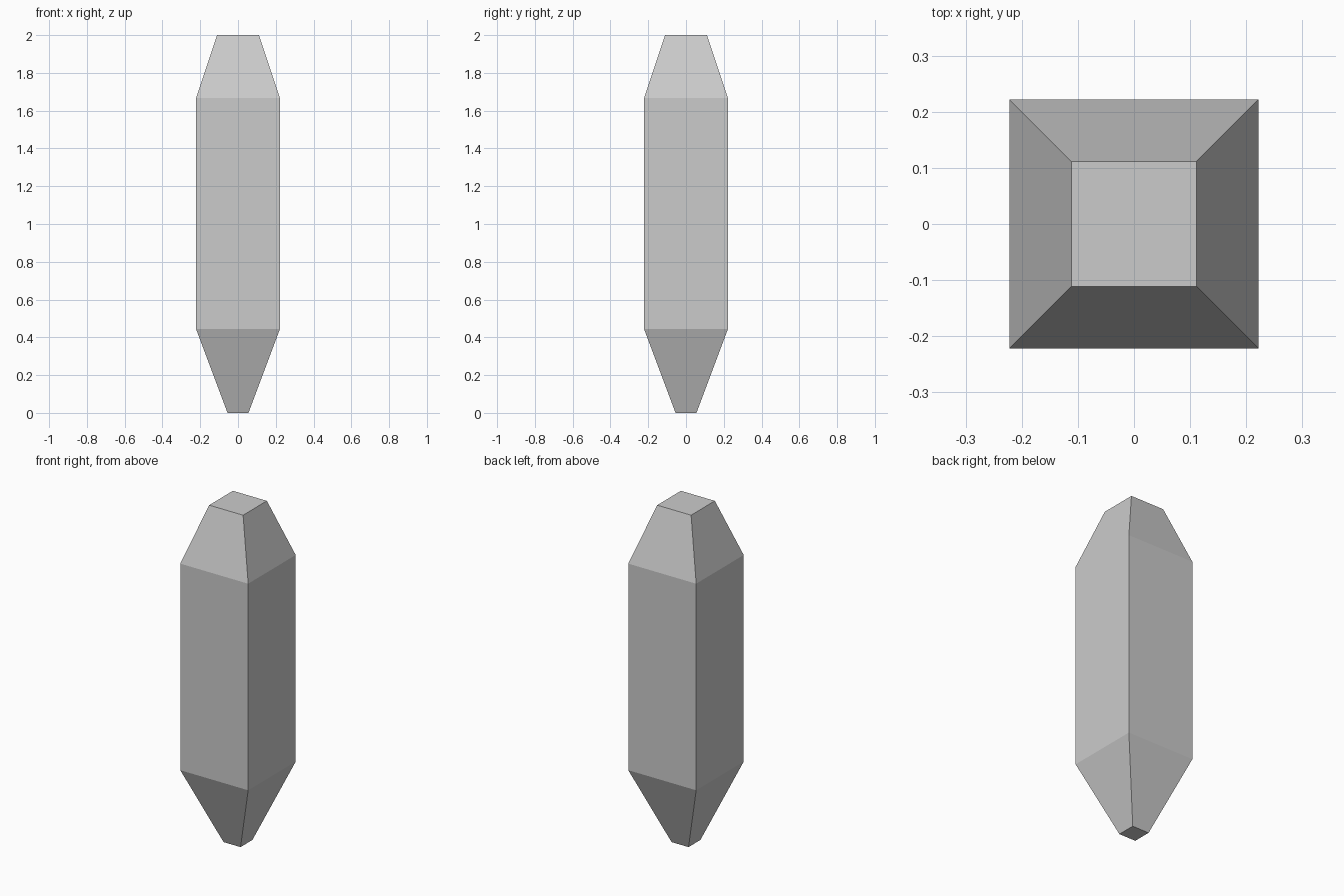
import bpy
import bmesh

if "Cube" in bpy.data.objects:
    bpy.data.objects.remove(bpy.data.objects["Cube"])

# Square cross-sections from bottom to top: (half width, height)
PROFILE = [(0.0556, 0.0), (0.2222, 0.4444), (0.2222, 1.6667), (0.1111, 2.0)]
CORNERS = [(-1, -1), (1, -1), (1, 1), (-1, 1)]

bm = bmesh.new()
rings = [[bm.verts.new((sx * w, sy * w, z)) for sx, sy in CORNERS]
         for w, z in PROFILE]

# Side walls between neighbouring sections
for low, high in zip(rings, rings[1:]):
    for i in range(4):
        j = (i + 1) % 4
        bm.faces.new((low[i], low[j], high[j], high[i]))

# Flat end caps
bm.faces.new(rings[0][::-1])
bm.faces.new(rings[-1])
bmesh.ops.recalc_face_normals(bm, faces=bm.faces)

# Crystal body
mesh = bpy.data.meshes.new("crystal")
bm.to_mesh(mesh)
bm.free()
bpy.context.collection.objects.link(bpy.data.objects.new("crystal", mesh))
